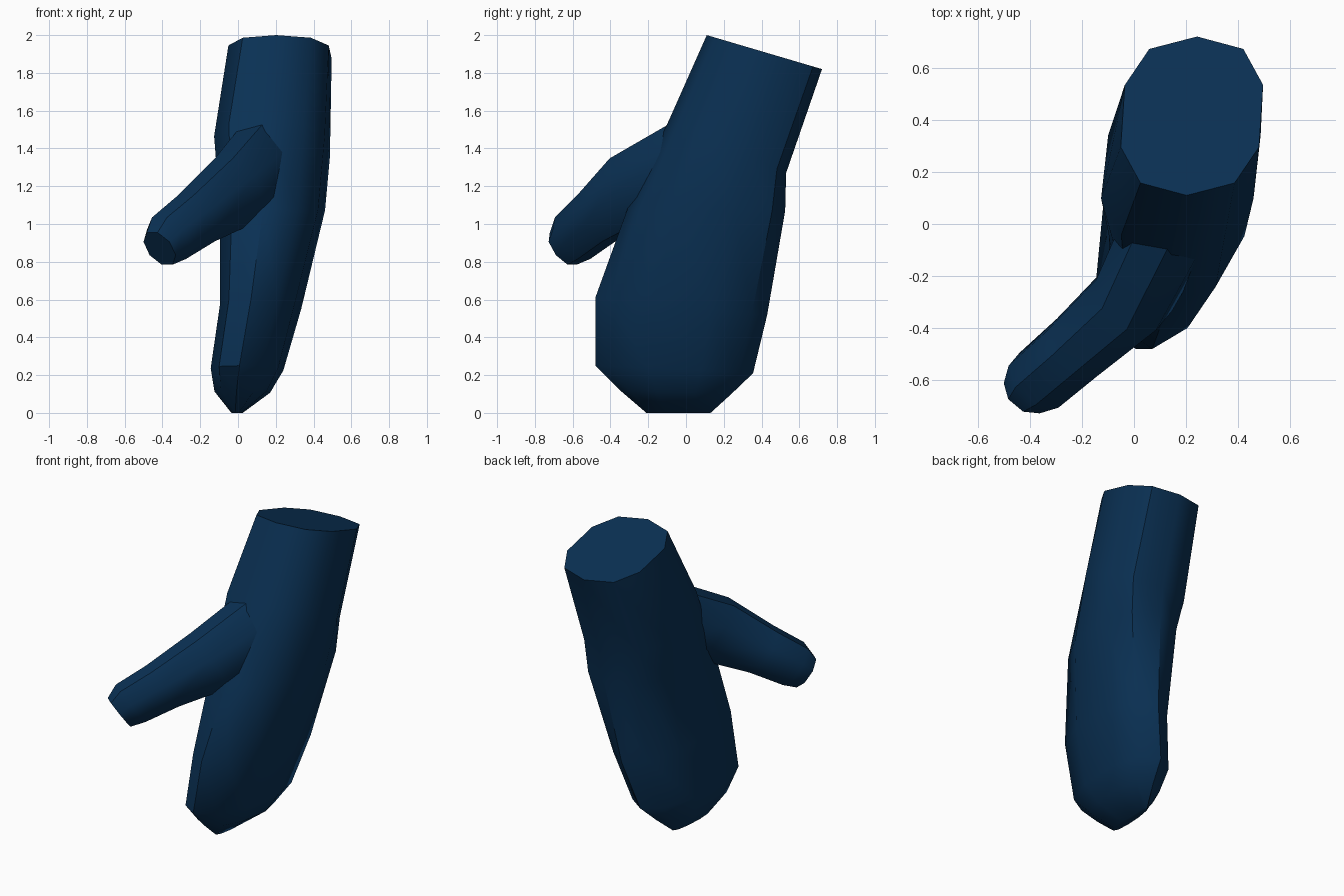
import bpy, bmesh, math
from mathutils import Vector

cube = bpy.data.objects.get("Cube")
if cube:
    bpy.data.objects.remove(cube, do_unlink=True)

navy = bpy.data.materials.new("navy_blue")
navy.use_nodes = True
navy.diffuse_color = (0.003, 0.03, 0.088, 1)
navy.node_tree.nodes["Principled BSDF"].inputs["Base Color"].default_value = navy.diffuse_color


def loft(name, rings):
    """Skin a list of equal-length point rings and cap both ends."""
    bm = bmesh.new()
    loops = [[bm.verts.new(p) for p in ring] for ring in rings]
    for a, b in zip(loops, loops[1:]):
        for i in range(len(a)):
            j = (i + 1) % len(a)
            bm.faces.new((a[i], a[j], b[j], b[i]))
    bm.faces.new(loops[0])
    bm.faces.new(loops[-1])
    bmesh.ops.recalc_face_normals(bm, faces=bm.faces)
    mesh = bpy.data.meshes.new(name)
    bm.to_mesh(mesh)
    bm.free()
    mesh.materials.append(navy)
    obj = bpy.data.objects.new(name, mesh)
    bpy.context.collection.objects.link(obj)
    bpy.ops.object.select_all(action='DESELECT')
    obj.select_set(True)
    bpy.context.view_layer.objects.active = obj
    bpy.ops.object.shade_smooth_by_angle(angle=math.radians(42))


def full(v, power):
    """Push a sine or cosine outward for a slightly boxy oval."""
    return math.copysign(abs(v) ** power, v)


def hand_ring(front, back, left, right, shear, power, sides=10):
    """Tilted oval between a front and a back point (y, z), leaning in x."""
    mid_x, half_x = (left + right) / 2, (right - left) / 2
    width = half_x - shear * 0.35
    f, b = Vector(front), Vector(back)
    ring = []
    for i in range(sides):
        a = math.tau * (i + 0.5) / sides
        c = full(math.cos(a) / math.cos(math.pi / sides), power)
        s = full(math.sin(a), power)
        y, z = (f + b) / 2 + (b - f) / 2 * s
        ring.append((mid_x + width * c + shear * s, y, z))
    return ring


# Cuff, palm and fingertips: front (y, z), back (y, z), x range, lean, boxiness
loft("mitten_hand", [hand_ring(*r) for r in (
    ((0.11, 2.0), (0.72, 1.82), -0.05, 0.495, 0.02, 0.8),
    ((-0.09, 1.55), (0.53, 1.27), -0.125, 0.485, 0.035, 0.8),
    ((-0.31, 1.08), (0.525, 1.07), -0.095, 0.46, 0.05, 0.85),
    ((-0.48, 0.61), (0.43, 0.52), -0.095, 0.335, 0.05, 0.92),
    ((-0.48, 0.25), (0.355, 0.21), -0.145, 0.24, 0.04, 0.92),
    ((-0.35, 0.12), (0.24, 0.10), -0.125, 0.17, 0.03, 0.92),
    ((-0.21, 0.0), (0.13, 0.0), -0.035, 0.025, 0.01, 0.92),
)])

# Thumb, flaring into the palm: centre, half width across, half height
axis = Vector((-0.52, -0.62, -0.58)).normalized()
across = axis.cross(Vector((0, 0, 1))).normalized()
up = across.cross(axis)
angles = [math.tau * (i + 0.5) / 8 for i in range(8)]
k = 1 / math.cos(math.pi / 8)
loft("mitten_thumb", [
    [Vector(centre) + across * w * k * math.cos(a) + up * h * k * math.sin(a)
     for a in angles]
    for centre, w, h in (
        ((0.20, 0.12, 1.335), 0.17, 0.27),
        ((0.0, -0.275, 1.185), 0.15, 0.20),
        ((-0.22, -0.475, 1.03), 0.13, 0.15),
        ((-0.365, -0.60, 0.925), 0.125, 0.135),
        ((-0.415, -0.65, 0.87), 0.09, 0.105),
    )])
